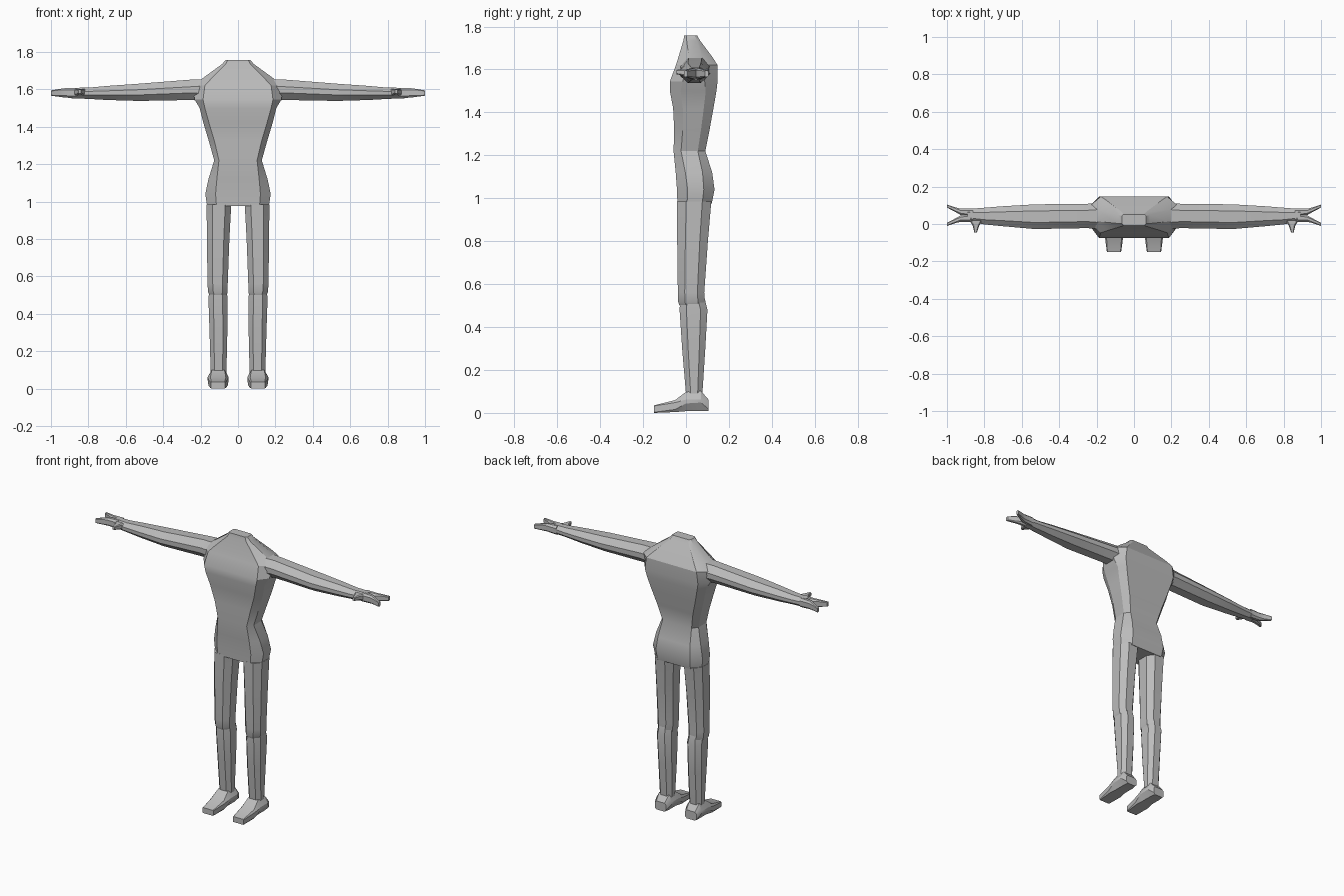
import bpy, bmesh, math

grey = bpy.data.materials.new("plain grey")
grey.diffuse_color = (0.5, 0.5, 0.5, 1)


def loft(name, axis, sections, mirror=False, angle=30):
    """Join chamfered rectangles along an axis.
    Section: position, a0, a1, b0, b1, chamfer along a, chamfer along b."""
    bm = bmesh.new()
    rings = []
    for p, a0, a1, b0, b1, ca, cb in sections:
        pts = [(a0 + ca, b0), (a1 - ca, b0), (a1, b0 + cb), (a1, b1 - cb),
               (a1 - ca, b1), (a0 + ca, b1), (a0, b1 - cb), (a0, b0 + cb)]
        place = {"x": lambda a, b: (p, a, b),
                 "y": lambda a, b: (a, p, b),
                 "z": lambda a, b: (a, b, p)}[axis]
        rings.append([bm.verts.new(place(a, b)) for a, b in pts])
    for r, s in zip(rings, rings[1:]):
        for i in range(8):
            j = (i + 1) % 8
            bm.faces.new((r[i], r[j], s[j], s[i]))
    bm.faces.new(rings[0][::-1])
    bm.faces.new(rings[-1])
    bmesh.ops.remove_doubles(bm, verts=bm.verts, dist=0.0005)
    bmesh.ops.recalc_face_normals(bm, faces=bm.faces)
    mesh = bpy.data.meshes.new(name)
    bm.to_mesh(mesh)
    bm.free()
    mesh.materials.append(grey)
    ob = bpy.data.objects.new(name, mesh)
    bpy.context.collection.objects.link(ob)
    if mirror:
        ob.modifiers.new("mirror", "MIRROR").use_mirror_merge = False
    bpy.ops.object.select_all(action="DESELECT")
    ob.select_set(True)
    bpy.context.view_layer.objects.active = ob
    bpy.ops.object.shade_smooth_by_angle(angle=math.radians(angle))
    return ob


# Torso from hips to neck: z, half width, front, back, chamfers
torso = [(0.975, 0.165, -0.040, 0.120, 0.050, 0.045),
         (1.040, 0.175, -0.042, 0.133, 0.055, 0.050),
         (1.120, 0.158, -0.048, 0.122, 0.045, 0.045),
         (1.220, 0.127, -0.058, 0.090, 0.025, 0.035),
         (1.320, 0.155, -0.055, 0.110, 0.030, 0.040),
         (1.420, 0.185, -0.060, 0.128, 0.030, 0.045),
         (1.500, 0.205, -0.075, 0.142, 0.028, 0.050),
         (1.545, 0.232, -0.075, 0.147, 0.045, 0.060),
         (1.620, 0.242, -0.047, 0.147, 0.065, 0.055),
         (1.655, 0.195, -0.036, 0.125, 0.050, 0.050),
         (1.735, 0.085, -0.012, 0.065, 0.020, 0.015),
         (1.758, 0.065, -0.008, 0.052, 0.010, 0.010)]
loft("torso", "z", [(z, -w, w, f, b, ca, cb) for z, w, f, b, ca, cb in torso])

# Arms
loft("arms", "x", [(0.15, -0.030, 0.115, 1.535, 1.655, 0.035, 0.040),
                   (0.25, -0.022, 0.108, 1.543, 1.652, 0.035, 0.038),
                   (0.53, -0.027, 0.105, 1.538, 1.630, 0.035, 0.032),
                   (0.70, -0.012, 0.095, 1.543, 1.618, 0.030, 0.026),
                   (0.80, -0.002, 0.087, 1.549, 1.609, 0.025, 0.020),
                   (0.89, 0.015, 0.080, 1.552, 1.608, 0.018, 0.018)], True)

# Forked hand and thumb
for name, side in (("back_fingers", 1), ("front_fingers", -1)):
    rows = []
    for x, inner, outer, z0, z1, c in ((0.86, -0.010, 0.036, 1.552, 1.608, 0.012),
                                       (0.925, 0.000, 0.035, 1.556, 1.606, 0.010),
                                       (0.955, 0.017, 0.042, 1.560, 1.602, 0.006),
                                       (1.00, 0.041, 0.057, 1.566, 1.594, 0.003)):
        y0, y1 = sorted((0.047 + side * inner, 0.047 + side * outer))
        rows.append((x, y0, y1, z0, z1, c, c))
    loft(name, "x", rows, True)
loft("thumbs", "y", [(0.020, 0.810, 0.880, 1.565, 1.602, 0.008, 0.008),
                     (-0.010, 0.828, 0.862, 1.570, 1.602, 0.006, 0.006),
                     (-0.045, 0.840, 0.854, 1.578, 1.598, 0.003, 0.003)], True)

# Thighs overlap the shins at the knee
loft("thighs", "z", [(0.500, 0.060, 0.152, -0.030, 0.085, 0.025, 0.030),
                     (0.515, 0.056, 0.160, -0.036, 0.088, 0.028, 0.032),
                     (0.560, 0.055, 0.163, -0.038, 0.085, 0.028, 0.032),
                     (0.800, 0.046, 0.166, -0.041, 0.102, 0.030, 0.038),
                     (0.985, 0.036, 0.168, -0.041, 0.118, 0.032, 0.042)], True)
loft("shins", "z", [(0.085, 0.062, 0.146, 0.000, 0.076, 0.020, 0.022),
                    (0.300, 0.057, 0.152, -0.018, 0.090, 0.024, 0.028),
                    (0.480, 0.056, 0.158, -0.030, 0.100, 0.026, 0.032),
                    (0.550, 0.062, 0.152, -0.025, 0.083, 0.026, 0.032)], True)

# Feet from toe to heel
loft("feet", "y", [(-0.150, 0.069, 0.145, 0.000, 0.035, 0.003, 0.003),
                   (-0.050, 0.055, 0.158, 0.004, 0.060, 0.010, 0.012),
                   (0.000, 0.050, 0.162, 0.008, 0.098, 0.022, 0.036),
                   (0.070, 0.050, 0.162, 0.008, 0.102, 0.022, 0.040),
                   (0.105, 0.068, 0.146, 0.008, 0.062, 0.010, 0.010)], True)
